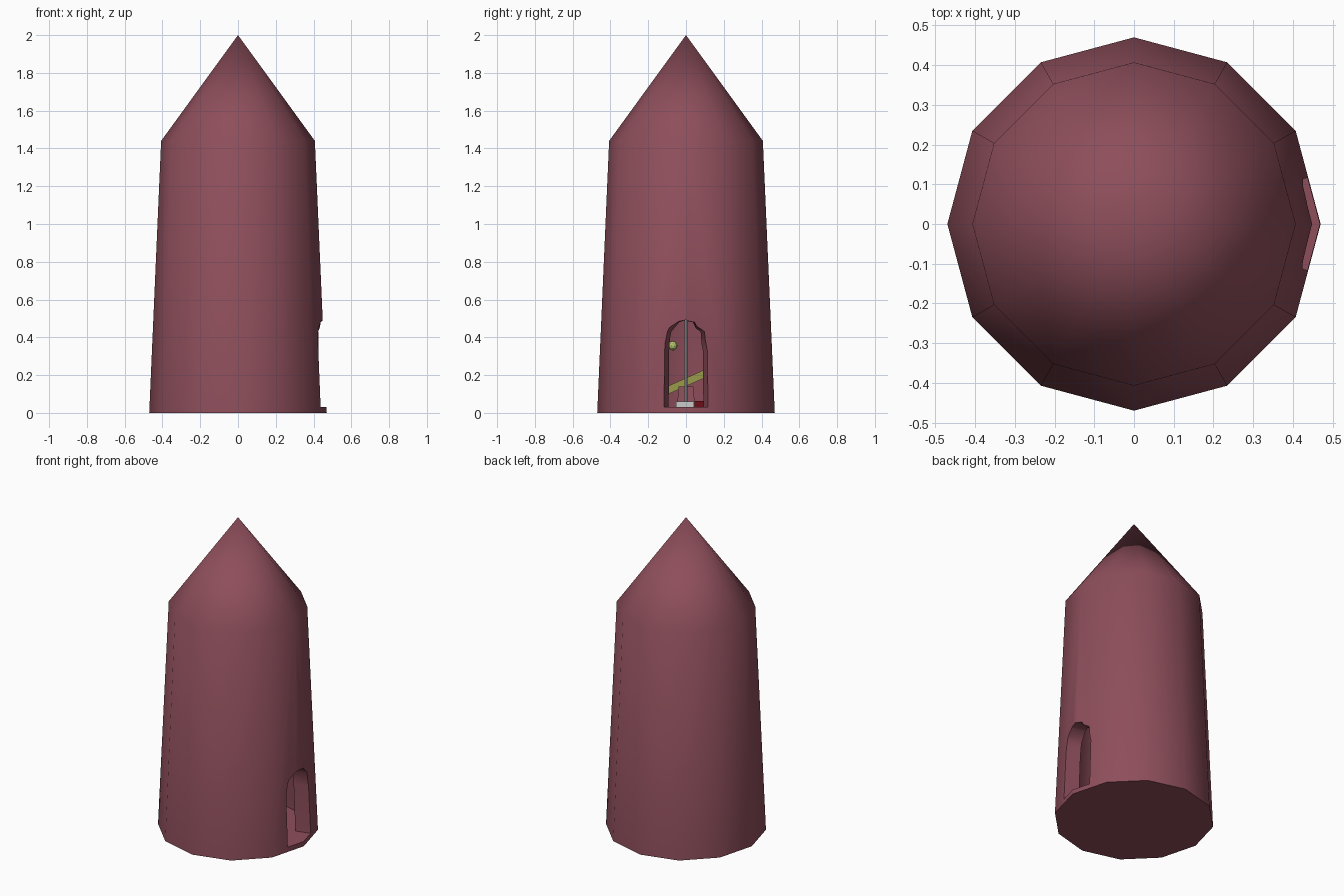
import bpy, bmesh, math

if "Cube" in bpy.data.objects:
    bpy.data.objects.remove(bpy.data.objects["Cube"])

def material(name, rgb):
    m = bpy.data.materials.new(name)
    m.diffuse_color = (*rgb, 1)
    m.use_nodes = True
    m.node_tree.nodes["Principled BSDF"].inputs["Base Color"].default_value = m.diffuse_color
    return m

MAROON = material("maroon", (0.27, 0.077, 0.105))
OLIVE = material("olive", (0.32, 0.32, 0.07))
LIME = material("lime", (0.45, 0.55, 0.15))
RED = material("dark_red", (0.15, 0.005, 0.01))

def finish(bm, name, mat=None):
    bmesh.ops.recalc_face_normals(bm, faces=bm.faces)
    me = bpy.data.meshes.new(name)
    bm.to_mesh(me)
    bm.free()
    ob = bpy.data.objects.new(name, me)
    bpy.context.collection.objects.link(ob)
    if mat:
        me.materials.append(mat)
    return ob

def loft(name, loops, mat=None):
    """Join equal-length point loops into a capped solid."""
    bm = bmesh.new()
    rings = [[bm.verts.new(p) for p in loop] for loop in loops]
    n = len(rings[0])
    for a, b in zip(rings, rings[1:]):
        for i in range(n):
            j = (i + 1) % n
            bm.faces.new((a[i], a[j], b[j], b[i]))
    bm.faces.new(rings[0])
    bm.faces.new(rings[-1])
    bmesh.ops.remove_doubles(bm, verts=bm.verts, dist=1e-5)
    return finish(bm, name, mat)

def tower_solid(name, r0, z0, r1, z1, apex, mat=None):
    """Twelve-sided tapered wall with a conical roof."""
    bm = bmesh.new()
    def ring(r, z):
        return [bm.verts.new((r * math.cos(i * math.pi / 6), r * math.sin(i * math.pi / 6), z))
                for i in range(12)]
    low, high = ring(r0, z0), ring(r1, z1)
    tip = bm.verts.new((0, 0, apex))
    bm.faces.new(low)
    for i in range(12):
        j = (i + 1) % 12
        bm.faces.new((low[i], low[j], high[j], high[i]))
        bm.faces.new((high[i], high[j], tip))
    return finish(bm, name, mat)

def box(name, loc, size, mat=None, rot_x=0):
    bpy.ops.mesh.primitive_cube_add(size=1, location=loc, rotation=(rot_x, 0, 0))
    ob = bpy.context.object
    ob.name, ob.scale = name, size
    if mat:
        ob.data.materials.append(mat)
    return ob

# Hollow tower shell with an arched doorway on the +x side
tower = tower_solid("tower", 0.47, 0, 0.407, 1.44, 2.0, MAROON)
cavity = tower_solid("cavity_cutter", 0.37, 0.0295, 0.32, 1.42, 1.86, MAROON)
half = [(0.115, 0.03), (0.115, 0.33), (0.10, 0.43), (0.045, 0.48)]
arch = half + [(0, 0.492)] + [(-y, z) for y, z in reversed(half)]
door = loft("door_cutter", [[(x, y * x / 0.432, z) for y, z in arch] for x in (0.2, 0.6)], MAROON)
for cutter in (cavity, door):
    mod = tower.modifiers.new(cutter.name, 'BOOLEAN')
    mod.operation, mod.solver, mod.object = 'DIFFERENCE', 'EXACT', cutter
    bpy.context.view_layer.objects.active = tower
    bpy.ops.object.modifier_apply(modifier=mod.name)
for cutter in (cavity, door):
    bpy.data.objects.remove(cutter, do_unlink=True)
bpy.ops.object.select_all(action='DESELECT')
tower.select_set(True)
bpy.context.view_layer.objects.active = tower
bpy.ops.object.shade_smooth_by_angle(angle=math.radians(40))

# Central pole standing on a small slab
box("pole_base", (0, -0.005, 0.045), (0.1, 0.095, 0.03))
bpy.ops.mesh.primitive_cylinder_add(vertices=8, radius=0.007, depth=0.6, location=(0, 0, 0.35))
bpy.context.object.name = "pole"

# Furnishings seen through the doorway
box("slanted_plank", (-0.15, 0, 0.163), (0.06, 0.4, 0.04), OLIVE, math.radians(24))
box("floor_block", (0, 0.09, 0.046), (0.1, 0.09, 0.032), RED)
loft("stool", [[(-0.08 + sx * w, sy * w, z) for sx, sy in ((-1, -1), (1, -1), (1, 1), (-1, 1))]
               for w, z in ((0.047, 0.03), (0.04, 0.14))], MAROON)
bpy.ops.mesh.primitive_ico_sphere_add(subdivisions=2, radius=0.025, location=(-0.05, -0.07, 0.355))
lamp = bpy.context.object
lamp.name = "lamp"
lamp.data.materials.append(LIME)
